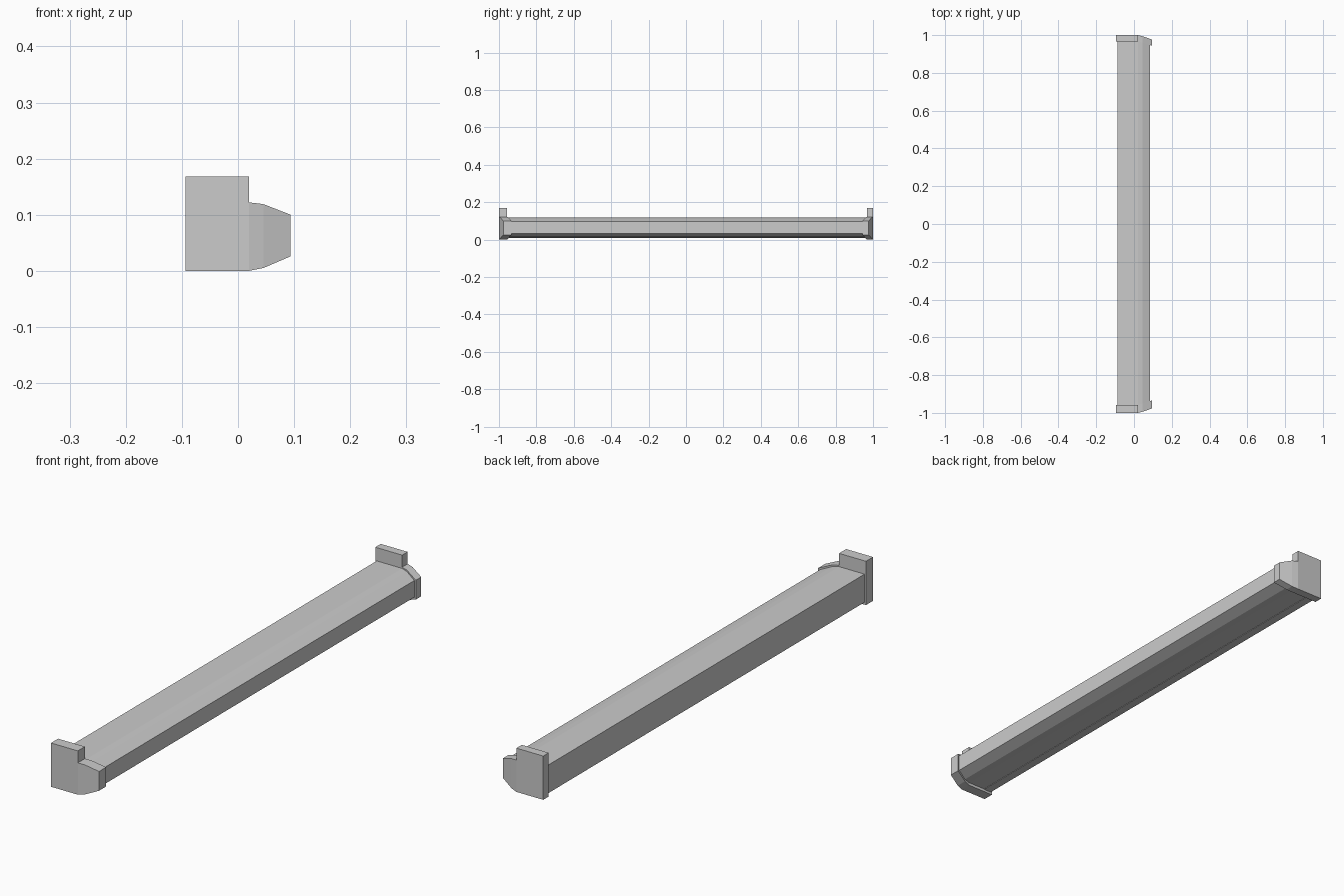
import bpy, bmesh

if "Cube" in bpy.data.objects:
    bpy.data.objects.remove(bpy.data.objects["Cube"])


def extruded(name, pts, faces, y0, y1, shift=lambda x: 0.0):
    """Extrude an x-z profile along y, then slide points along y by their x."""
    bm = bmesh.new()
    vs = [bm.verts.new((x, y0, z)) for x, z in pts]
    fs = [bm.faces.new([vs[i] for i in f]) for f in faces]
    ret = bmesh.ops.extrude_face_region(bm, geom=fs, use_keep_orig=True)
    for v in ret["geom"]:
        if isinstance(v, bmesh.types.BMVert):
            v.co.y = y1
    for v in bm.verts:
        v.co.y += shift(v.co.x)
    bmesh.ops.recalc_face_normals(bm, faces=bm.faces)
    me = bpy.data.meshes.new(name)
    bm.to_mesh(me)
    bm.free()
    ob = bpy.data.objects.new(name, me)
    bpy.context.collection.objects.link(ob)
    return ob


# Long beam with a chamfered front edge and a shallow lip underneath
beam = [(-0.088, 0.009), (-0.055, 0.009), (-0.055, 0.011), (0.02, 0.011),
        (0.045, 0.014), (0.086, 0.032), (0.086, 0.096), (0.045, 0.113),
        (0.02, 0.117), (-0.088, 0.117)]
extruded("beam", beam, [range(len(beam))], -0.965, 0.972,)

# End caps: raised mounting block, then a nose that tapers and sweeps inward
cap = [(-0.094, 0), (0.02, 0), (0.02, 0.122), (0.02, 0.168), (-0.094, 0.168),
       (0.045, 0.005), (0.045, 0.119), (0.094, 0.026), (0.094, 0.1)]
cap_faces = [(0, 1, 2, 3, 4), (1, 5, 6, 2), (5, 7, 8, 6)]


def sweep(x):
    if x < 0.03:
        return 0.0
    return 0.006 if x < 0.06 else 0.023


for name, side, thick in (("front_end_cap", -1, 0.043), ("back_end_cap", 1, 0.033)):
    extruded(name, cap, cap_faces, side, side * (1 - thick),
             lambda x, s=side: -s * sweep(x))
